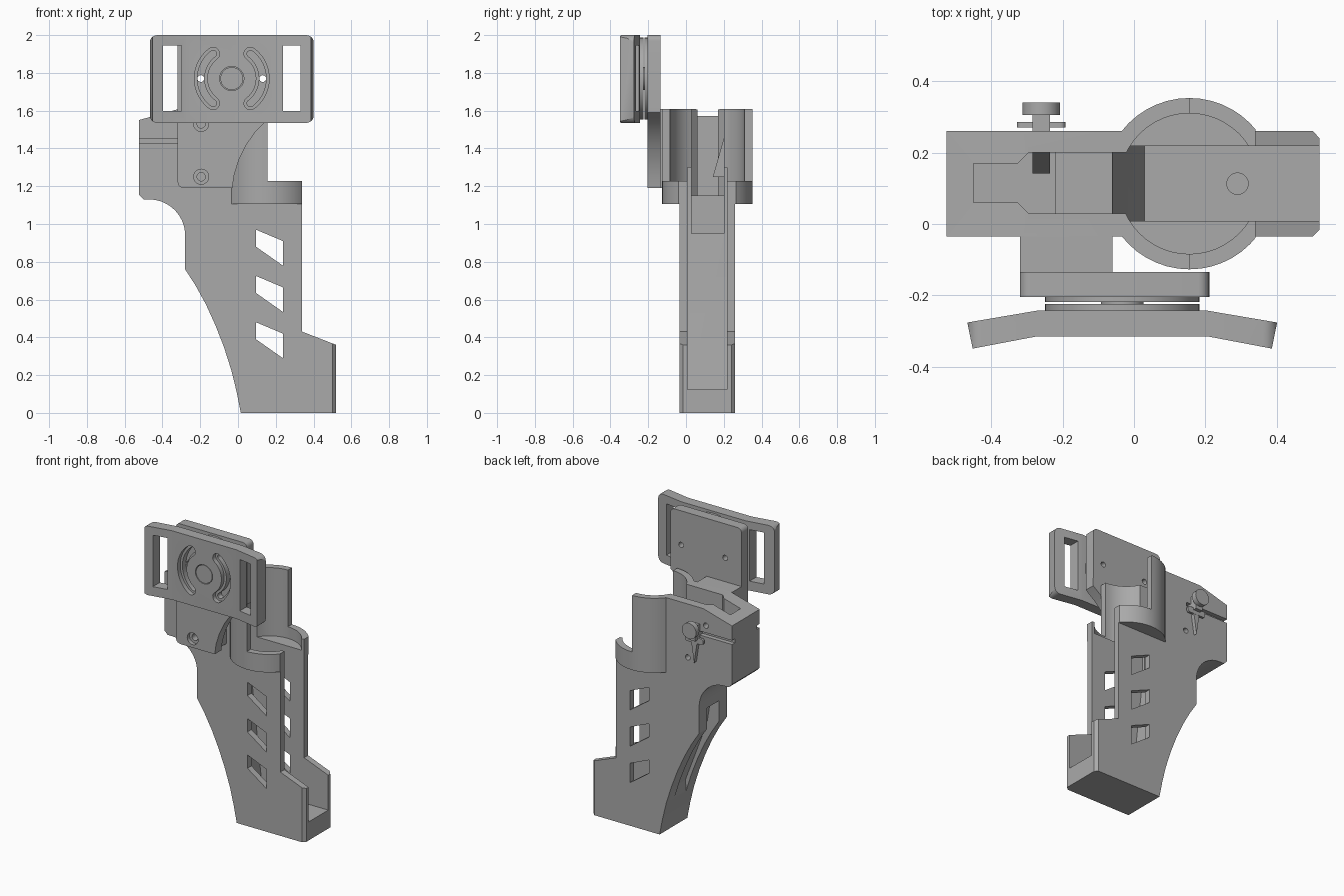
import bpy, bmesh, math
from math import sin, cos, radians
from mathutils import Vector, Matrix

cube = bpy.data.objects.get("Cube")
if cube:
    bpy.data.objects.remove(cube, do_unlink=True)

grey = bpy.data.materials.new("plain grey")
grey.use_nodes = True
COLOUR = (0.4, 0.4, 0.4, 1)
grey.diffuse_color = COLOUR
grey.node_tree.nodes["Principled BSDF"].inputs["Base Color"].default_value = COLOUR


def prism(name, pts, axis, lo, hi):
    """Extrude a profile along 'y' (points are x, z) or 'z' (points are x, y)."""
    bm = bmesh.new()
    place = (lambda p: (p[0], lo, p[1])) if axis == "y" else (lambda p: (p[0], p[1], lo))
    face = bm.faces.new([bm.verts.new(place(p)) for p in pts])
    new = bmesh.ops.extrude_face_region(bm, geom=[face])["geom"]
    step = Vector((0, hi - lo, 0)) if axis == "y" else Vector((0, 0, hi - lo))
    bmesh.ops.translate(bm, vec=step, verts=[v for v in new if isinstance(v, bmesh.types.BMVert)])
    bmesh.ops.recalc_face_normals(bm, faces=bm.faces)
    mesh = bpy.data.meshes.new(name)
    bm.to_mesh(mesh)
    bm.free()
    mesh.materials.append(grey)
    ob = bpy.data.objects.new(name, mesh)
    bpy.context.collection.objects.link(ob)
    return ob


def arc(cx, cy, r, a0, a1, n=16):
    return [(cx + r * cos(radians(a0 + (a1 - a0) * i / n)),
             cy + r * sin(radians(a0 + (a1 - a0) * i / n))) for i in range(n + 1)]


def circle(cx, cy, r, n=40):
    return arc(cx, cy, r, 0, 360, n)[:-1]


def box(name, x0, x1, y0, y1, z0, z1):
    return prism(name, [(x0, y0), (x1, y0), (x1, y1), (x0, y1)], "z", z0, z1)


def rounded(x0, x1, z0, z1, r):
    return (arc(x1 - r, z1 - r, r, 0, 90, 5) + arc(x0 + r, z1 - r, r, 90, 180, 5)
            + arc(x0 + r, z0 + r, r, 180, 270, 5) + arc(x1 - r, z0 + r, r, 270, 360, 5))


def combine(ob, others, operation="DIFFERENCE"):
    """Apply booleans in order and discard the helper solids."""
    for other in others:
        mod = ob.modifiers.new("combine", "BOOLEAN")
        mod.operation, mod.solver, mod.object = operation, "EXACT", other
        bpy.context.view_layer.update()
        graph = bpy.context.evaluated_depsgraph_get()
        mesh = bpy.data.meshes.new_from_object(ob.evaluated_get(graph))
        ob.modifiers.clear()
        ob.data = mesh
        bpy.data.objects.remove(other, do_unlink=True)


# Grip body: side profile with finger curve and sweeping back strap
MID_Y = 0.113
CUP_X = 0.155
strap = [(-0.28, 0.76), (-0.225, 0.675), (-0.17, 0.575), (-0.12, 0.465), (-0.075, 0.35),
         (-0.035, 0.225), (-0.007, 0.11), (0.015, 0)]
profile = ([(0.52, 0), (0.52, 0.36), (0.34, 0.43), (0.34, 1.225), (CUP_X, 1.225), (CUP_X, 1.61),
            (-0.31, 1.61), (-0.525, 1.55), (-0.525, 1.155), (-0.5, 1.13)]
           + arc(-0.47, 0.94, 0.19, 90, 0, 14) + strap)
body = prism("grip_body", profile, "y", -0.035, 0.26)

# Cup: low ring plus tall half shell, trimmed flush with the grip edge
ring = prism("cup_ring", circle(CUP_X, MID_Y, 0.24, 48), "z", 1.107, 1.228)
shell = prism("cup_shell", arc(CUP_X, MID_Y, 0.24, 90, 270, 24), "z", 1.2, 1.61)
combine(ring, [box("trim", 0.34, 0.6, -0.4, 0.5, 1, 1.4)])
combine(body, [ring, shell], "UNION")

# Hollows: cup bore, grip channel, top pocket and its lower well
channel = [(0.03, 0.125), (0.6, 0.125), (0.6, 1.3), (-0.06, 1.3), (-0.06, 0.95)]
pocket = [(-0.45, 0.06), (-0.325, 0.06), (-0.295, 0.03), (0, 0.03), (0, 0.2),
          (-0.295, 0.2), (-0.325, 0.17), (-0.45, 0.17)]
cuts = [
    prism("bore", circle(CUP_X, MID_Y, 0.197, 48), "z", 1.15, 1.8),
    prism("channel", channel, "y", 0.008, 0.218),
    prism("pocket", pocket, "z", 1.15, 1.8),
    box("well", -0.22, 0, 0.03, 0.2, 0.95, 1.3),
    prism("floor_hole", circle(0.29, MID_Y, 0.03, 20), "z", 0.09, 0.2),
]
# Slanted side windows through both walls
for z in (0.97, 0.725, 0.48):
    cuts.append(prism("window", [(0.095, z), (0.237, z - 0.06), (0.237, z - 0.19), (0.095, z - 0.09)],
                      "y", -0.2, 0.4))
# Side slits, back strap groove, corner chamfers and pivot hole
for y0, y1 in ((-0.1, -0.005), (0.23, 0.3)):
    cuts.append(box("slit", -0.6, -0.2, y0, y1, 1.425, 1.452))
cuts.append(prism("strap_groove", [(-0.4, 0.9), (-0.22, 0.9), (-0.19, 0.72), (-0.03, 0.3),
                                   (-0.04, 0.2), (-0.4, 0.6)], "y", 0.05, 0.175))
for y, side in ((-0.035, 1), (0.26, -1)):
    cuts.append(prism("corner", [(0.5, y - side * 0.001), (0.53, y - side * 0.001),
                                 (0.53, y + side * 0.03)], "z", -0.1, 0.5))
for x, z in ((-0.195, 1.25), (-0.33, 1.5)):
    cuts.append(prism("pin_hole", circle(x, z, 0.018, 16), "y", 0.2, 0.3))
combine(body, cuts)

# Mounting bracket: upright plate with a curved lower flank, and a block to the grip
CX, CZ = -0.033, 1.77
flank = [(-0.03, 1.19), (-0.02, 1.26), (0.005, 1.34), (0.045, 1.42), (0.09, 1.485), (0.14, 1.535)]
plate_outline = (arc(-0.285, 1.225, 0.035, 180, 270, 5) + flank + [(0.212, 1.59)]
                 + arc(0.18, 1.97, 0.03, 0, 90, 5) + arc(-0.29, 1.97, 0.03, 90, 180, 5))
bracket = prism("bracket_plate", plate_outline, "y", -0.205, -0.135)
block = prism("bracket_block", [(-0.285, 1.19), (-0.06, 1.19), (-0.06, 1.61), (-0.32, 1.61),
                                (-0.32, 1.225)], "y", -0.14, -0.034)
combine(bracket, [block], "UNION")
holes = []
for z in (1.25, 1.53):
    holes.append(prism("screw_bore", circle(-0.195, z, 0.022, 20), "y", -0.3, -0.06))
    holes.append(prism("screw_sink", circle(-0.195, z, 0.04, 24), "y", -0.3, -0.18))
for x in (CX - 0.164, CX + 0.164):
    holes.append(prism("peg_hole", circle(x, CZ, 0.018, 16), "y", -0.3, -0.1))
combine(bracket, holes)

# Pivot discs between bracket and belt plate
for name, r, y0, y1 in (("rear_disc", 0.217, -0.219, -0.204), ("front_disc", 0.217, -0.246, -0.224),
                        ("pivot_pin", 0.06, -0.3135, -0.2)):
    disc = prism(name, circle(CX, CZ, r, 48), "y", y0, y1)
    if r > 0.1:
        combine(disc, [prism("peg_hole", circle(x, CZ, 0.018, 16), "y", -0.3, -0.1)
                       for x in (CX - 0.164, CX + 0.164)])

# Belt plate: bent wings, rounded corners
bend, reach = 0.24, 0.434
top = [(CX - reach + 0.015, -0.349), (CX - bend, -0.315), (CX + bend, -0.315),
       (CX + reach - 0.015, -0.349), (CX + reach, -0.276), (CX + bend, -0.243),
       (CX - bend, -0.243), (CX - reach, -0.276)]
belt = prism("belt_plate", top, "z", 1.535, 2)
combine(belt, [prism("outline", rounded(CX - reach, CX + reach, 1.535, 2, 0.04), "y", -0.5, 0)],
        "INTERSECT")


def arc_slot(mid, half_width, y0, y1):
    """Curved slot with rounded ends around the pivot."""
    a0, a1, r = mid - 53, mid + 53, 0.164
    pts = arc(CX, CZ, r + half_width, a0, a1, 20)
    pts += arc(CX + r * cos(radians(a1)), CZ + r * sin(radians(a1)), half_width, a1, a1 + 180, 8)[1:-1]
    pts += arc(CX, CZ, r - half_width, a1, a0, 20)
    pts += arc(CX + r * cos(radians(a0)), CZ + r * sin(radians(a0)), half_width, a0 + 180, a0 + 360, 8)[1:-1]
    return prism("arc_slot", pts, "y", y0, y1)


# Strap openings, stepped arc slots and the pin's clearance
cuts = []
for x0, x1 in ((-0.398, -0.3), (0.238, 0.332)):
    cuts.append(box("strap_opening", x0, x1, -0.5, 0, 1.598, 1.945))
for mid in (0, 180):
    cuts += [arc_slot(mid, 0.034, -0.4, -0.285), arc_slot(mid, 0.018, -0.4, -0.2)]
cuts.append(prism("pin_clearance", circle(CX, CZ, 0.064, 40), "y", -0.4, -0.26))
combine(belt, cuts)

# Release latch on the far side: knob, shaft, flange and pointed tail
KX = -0.26
prism("latch_knob", circle(KX, 1.475, 0.053, 24), "y", 0.305, 0.34)
box("latch_shaft", KX - 0.025, KX + 0.025, 0.2, 0.31, 1.40, 1.5)
prism("latch_flange", rounded(KX - 0.068, KX + 0.068, 1.375, 1.415, 0.015), "y", 0.271, 0.286)
prism("latch_tail", [(KX - 0.025, 1.4), (KX + 0.025, 1.4), (KX, 1.24)], "y", 0.255, 0.285)

# Catch wedge inside the pocket
wedge = prism("latch_catch", [(0, 1.25), (0.06, 1.25), (0.06, 1.46)], "y", -0.025, 0.025)
wedge.matrix_world = Matrix.Translation((KX, 0.142, 0)) @ Matrix.Rotation(radians(90), 4, "Z")

# Smooth curved walls, keep hard edges
for ob in bpy.context.collection.objects:
    if ob.type == "MESH" and ob.data.materials and ob.data.materials[0] == grey:
        bpy.ops.object.select_all(action="DESELECT")
        ob.select_set(True)
        bpy.context.view_layer.objects.active = ob
        bpy.ops.object.shade_smooth_by_angle(angle=radians(25))
